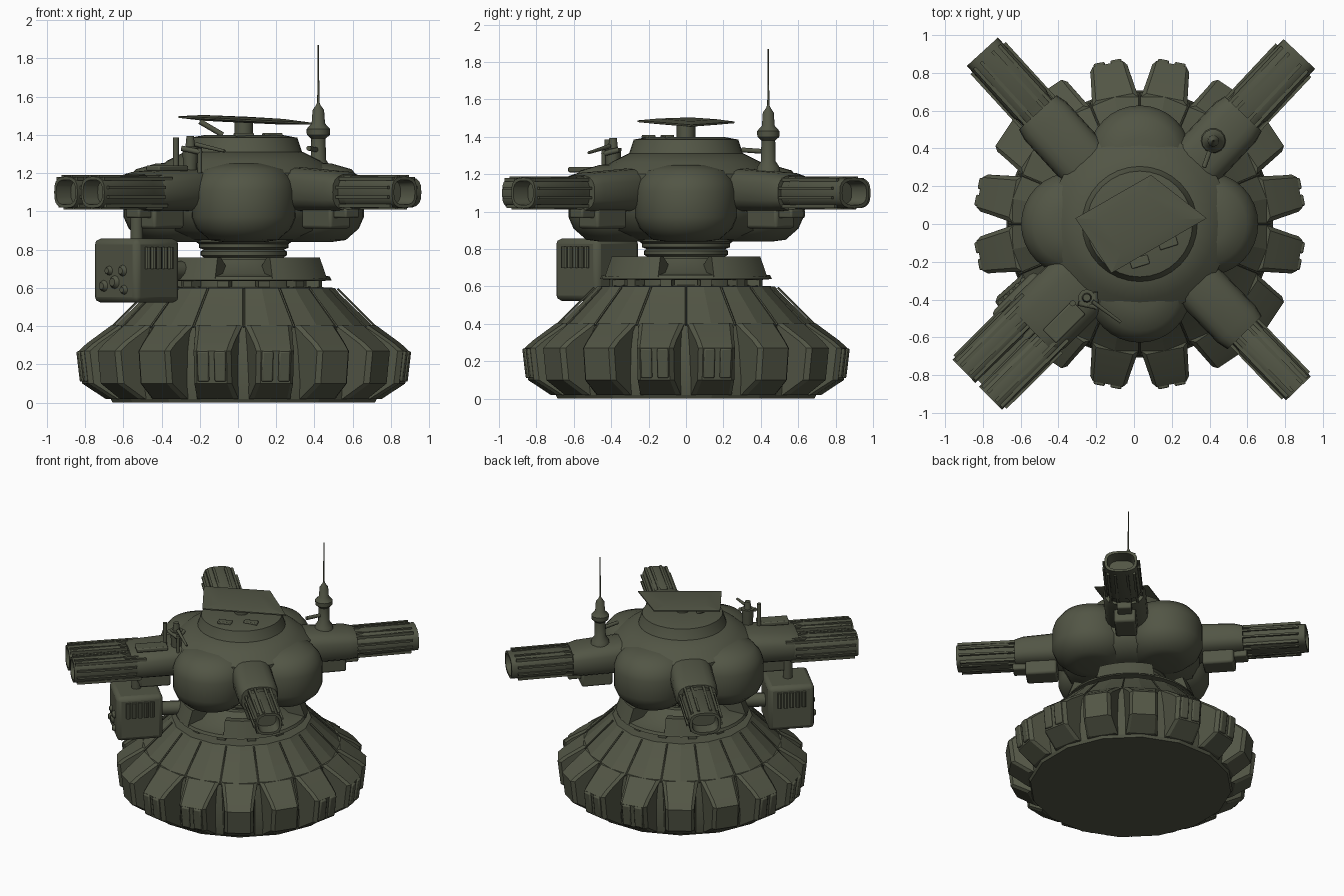
import bpy, bmesh, math
from math import sin, cos, pi, radians
from mathutils import Vector, Matrix

if "Cube" in bpy.data.objects:
    bpy.data.objects.remove(bpy.data.objects["Cube"], do_unlink=True)

CX = 0.03                      # axis of the tower
olive = bpy.data.materials.new("dark olive")
olive.use_nodes = True
olive.diffuse_color = (0.085, 0.092, 0.06, 1)
olive.node_tree.nodes["Principled BSDF"].inputs["Base Color"].default_value = olive.diffuse_color


def finish(name, bm, loc=(CX, 0, 0), rot=0.0, bevel=0.0, angle=38):
    bmesh.ops.recalc_face_normals(bm, faces=bm.faces)
    me = bpy.data.meshes.new(name)
    bm.to_mesh(me)
    bm.free()
    me.materials.append(olive)
    me.shade_smooth()
    me.set_sharp_from_angle(angle=radians(angle))
    ob = bpy.data.objects.new(name, me)
    bpy.context.collection.objects.link(ob)
    ob.location = loc
    ob.rotation_euler = (0, 0, rot)
    if bevel:
        mod = ob.modifiers.new("bevel", 'BEVEL')
        mod.width = bevel
        mod.segments = 2
    return ob


def loft(name, rings, **kw):
    """Skin closed rings of points and cap both ends."""
    bm = bmesh.new()
    loops = [[bm.verts.new(p) for p in ring] for ring in rings]
    for a, b in zip(loops, loops[1:]):
        for i in range(len(a)):
            j = (i + 1) % len(a)
            bm.faces.new((a[i], a[j], b[j], b[i]))
    bm.faces.new(loops[0])
    bm.faces.new(loops[-1])
    return finish(name, bm, **kw)


def lathe(name, profile, n=32, **kw):
    rings = [[(r * cos(2 * pi * i / n), r * sin(2 * pi * i / n), z) for i in range(n)]
             for r, z in profile]
    return loft(name, rings, **kw)


def box(name, size, loc, rot=0.0, bevel=0.0):
    bm = bmesh.new()
    bmesh.ops.create_cube(bm, size=1)
    bmesh.ops.scale(bm, vec=size, verts=bm.verts)
    return finish(name, bm, loc=loc, rot=rot, bevel=bevel)


def rod(name, a, b, r1, r2=None, n=10):
    a, b = Vector(a), Vector(b)
    bm = bmesh.new()
    bmesh.ops.create_cone(bm, cap_ends=True, segments=n, radius1=r1,
                          radius2=r1 if r2 is None else r2, depth=(b - a).length)
    m = Matrix.Translation((a + b) / 2) @ (b - a).to_track_quat('Z', 'Y').to_matrix().to_4x4()
    bmesh.ops.transform(bm, matrix=m, verts=bm.verts)
    return finish(name, bm, loc=(0, 0, 0))


def polar(r, ang, z, side=0.0):
    return (CX + r * cos(ang) - side * sin(ang), r * sin(ang) + side * cos(ang), z)


def oval(x, y, hw, hh, z, n=20):
    """Rounded-rectangle cross-section facing along x."""
    pts = []
    for i in range(n):
        c, s = cos(2 * pi * i / n), sin(2 * pi * i / n)
        pts.append((x, y + hw * math.copysign(abs(c) ** 0.7, c),
                    z + hh * math.copysign(abs(s) ** 0.7, s)))
    return pts


# Foot: faceted skirt
lathe("base_shell", [(0.70, 0), (0.71, 0.02), (0.72, 0.1), (0.71, 0.28), (0.69, 0.4),
                     (0.51, 0.57), (0.485, 0.6), (0.3, 0.61)], n=16, rot=pi / 16, angle=15)
petal = [(0.60, 0.02, 0.11), (0.72, 0.02, 0.11), (0.845, 0.1, 0.10), (0.865, 0.27, 0.10),
         (0.82, 0.31, 0.105), (0.685, 0.405, 0.125), (0.60, 0.40, 0.115)]
slot_tilt = 0.12
for i in range(16):
    ang = 2 * pi * (i + 0.5) / 16
    rings = [[(r - drop, t * hw, z) for r, z, hw in petal]
             for t, drop in ((-1, 0.025), (-0.8, 0), (0.8, 0), (1, 0.025))]
    loft("base_petal", rings, rot=ang, angle=25)
    # seam rib on the upper slope
    rod("slope_seam", polar(0.69, ang + pi / 16, 0.395), polar(0.49, ang + pi / 16, 0.595), 0.006, n=5)
    if i % 4 in (0, 3):
        for s in (-0.045, 0.045):
            slot = box("base_slot", (0.03, 0.06, 0.16), polar(0.855, ang, 0.19, s), ang, 0.008)
            slot.rotation_euler = (0, slot_tilt, ang)

# Turning collar and neck
lathe("collar_disc", [(0.40, 0.635), (0.46, 0.64), (0.45, 0.66), (0.34, 0.675), (0.25, 0.75)])
for i in range(12):
    a = pi * (i + 0.5) / 6
    box("collar_block", (0.07, 0.06, 0.05), polar(0.38, a, 0.62), a)
lathe("collar_core", [(0.33, 0.59), (0.33, 0.66)])
for k in range(4):
    rings = []
    for j in range(7):
        a = pi / 4 + k * pi / 2 + radians(-26 + 52 * j / 6)
        rings.append([(r * cos(a), r * sin(a), z) for r, z in
                      ((0.26, 0.64), (0.46, 0.65), (0.42, 0.76), (0.37, 0.76), (0.26, 0.70))])
    loft("collar_plate", rings)
lathe("neck", [(0.22, 0.65), (0.21, 0.76), (0.225, 0.77), (0.225, 0.79), (0.21, 0.80), (0.235, 0.81),
               (0.235, 0.83), (0.25, 0.84), (0.25, 0.88)])

# Turret body: core, four lobes and crown
lathe("turret_core", [(0.30, 0.85), (0.43, 0.90), (0.48, 1.0), (0.48, 1.2), (0.40, 1.265),
                      (0.31, 1.31)], angle=50)
lathe("crown", [(0.33, 1.27), (0.305, 1.31), (0.28, 1.385), (0.20, 1.40), (0.05, 1.40)])
for k in range(4):
    a = k * pi / 2
    lobe = lathe("turret_lobe", [(0.10, 0.84), (0.17, 0.85), (0.235, 0.91), (0.26, 0.97), (0.26, 1.11),
                                 (0.245, 1.16), (0.20, 1.22), (0.10, 1.25), (0.02, 1.255)],
                 loc=polar(0.355, a, 0), rot=a, angle=50)
    lobe.scale = (1.05, 1.05, 1)

# Guns on the diagonals: direction, barrel offsets, barrel half width, sleeve half width
guns = [("back_left_gun", 46.8, (0,), 0.122, 0.15),
        ("back_right_gun", 132.4, (0,), 0.118, 0.15),
        ("front_left_gun", -46, (0,), 0.097, 0.14),
        ("twin_gun", 224.7, (-0.1, 0.1), 0.092, 0.19)]
for name, deg, offsets, hw, sleeve in guns:
    a = radians(deg)
    z = 1.10
    loft(name + "_sleeve", [oval(0.22, 0, sleeve * 0.75, 0.10, z + 0.02),
                            oval(0.45, 0, sleeve, 0.115, z + 0.015),
                            oval(0.74, 0, sleeve, 0.105, z + 0.005),
                            oval(0.80, 0, sleeve * 0.9, 0.095, z)], rot=a)
    for y in offsets:
        length = 1.235 if hw > 0.1 else 1.21
        loft(name + "_barrel", [oval(0.6, y, hw * 0.9, 0.08, z), oval(0.84, y, hw * 0.9, 0.08, z),
                                oval(0.86, y, hw, 0.088, z), oval(length, y, hw * 0.94, 0.082, z),
                                oval(length, y, hw * 0.78, 0.065, z),
                                oval(length - 0.1, y, hw * 0.7, 0.06, z)], rot=a)
        # long ribs around each barrel
        for s in (-1, 1):
            for f in (0.35, 0.75):
                box(name + "_rib", (0.50, 0.018, 0.02), polar(0.95, a, z + 0.086 - 0.02 * f, y + s * f * hw), a)
                box(name + "_rib", (0.45, 0.018, 0.02), polar(0.96, a, z - 0.086 + 0.02 * f, y + s * f * hw), a)
            for dz in (-0.025, 0.025):
                box(name + "_side_rib", (0.42, 0.016, 0.014), polar(0.98, a, z + dz, y + s * hw), a)
    # bracket underneath
    box(name + "_bracket", (0.22, 0.15, 0.12), polar(0.62, a, 0.97), a, 0.015)
    box(name + "_foot", (0.12, 0.10, 0.05), polar(0.76, a, 0.99), a, 0.01)

# Tilted square panel on the crown
corners = [(-0.31, 0.03, 1.492), (-0.12, -0.26, 1.482), (0.385, 0.03, 1.458), (0.09, 0.26, 1.476)]
mid = sum((Vector(c) for c in corners), Vector()) / 4


def panel_ring(scale, dz):
    return [tuple(mid + (Vector(c) - mid) * scale + Vector((0, 0, dz))) for c in corners]


loft("top_panel", [panel_ring(0.6, -0.012), panel_ring(1, -0.003), panel_ring(1, 0.006),
                   panel_ring(0.6, 0.018)], loc=(0, 0, 0), angle=10)
rod("panel_mount", (0.03, 0, 1.39), (0.03, 0, 1.47), 0.05)
rod("panel_strut", (-0.08, -0.03, 1.40), (-0.20, -0.03, 1.47), 0.014)
for x, y in ((0.03, -0.2), (0.18, -0.1)):
    box("crown_hatch", (0.10, 0.05, 0.02), (x, y, 1.40), 0.3, 0.006)

# Antenna
lathe("antenna", [(0.075, 1.18), (0.06, 1.24), (0.04, 1.27), (0.038, 1.38), (0.06, 1.40), (0.062, 1.43),
                  (0.035, 1.46), (0.03, 1.53), (0.012, 1.555), (0.006, 1.57), (0.003, 1.87)],
      n=14, loc=(0.42, 0.44, 0))
rod("antenna_arm", (0.42, 0.44, 1.32), (0.37, 0.30, 1.33), 0.013)

# Hanging ammunition pod with grilles
pod = Vector((-0.53, -0.475, 0.69))
box("pod", (0.325, 0.325, 0.335), pod, pi / 4, 0.03)
rod("pod_arm", pod, (-0.2, -0.2, 0.69), 0.05)
rod("pod_hanger", pod, (pod.x, pod.y, 1.03), 0.035)
for s in (-1, 1):
    out = Vector((s, -s, 0)).normalized()
    for i in range(5):
        side = Vector((1, 1, 0)).normalized() * (i - 2) * 0.042
        rib = rod("pod_grille", pod + out * 0.165 + side + Vector((0, 0, 0.01)),
                  pod + out * 0.165 + side + Vector((0, 0, 0.125)), 0.016, n=8)
face = Vector((-1, -1, 0)).normalized() * 0.163
across = Vector((1, -1, 0)).normalized()
for u, h, r in ((-0.08, -0.08, 0.03), (0.0, -0.06, 0.035), (0.07, -0.1, 0.025), (-0.04, 0.0, 0.025), (0.06, 0.0, 0.03)):
    p = pod + face + across * u + Vector((0, 0, h))
    rod("pod_stud", p, p + face * 0.12, r, r * 0.6)

# Gunner in a hatch on the twin gun
box("gunner_hatch", (0.22, 0.10, 0.03), (-0.37, -0.52, 1.225), pi / 4, 0.008)
rod("gunner_torso", (-0.25, -0.39, 1.20), (-0.25, -0.39, 1.34), 0.035, 0.045)
rod("gunner_head", (-0.25, -0.39, 1.34), (-0.25, -0.39, 1.395), 0.026, 0.02)
for dx, dy in ((-0.045, -0.03), (0.045, 0.03)):
    rod("gunner_arm", (-0.25 + dx, -0.39 + dy, 1.33), (-0.20, -0.44, 1.31), 0.014)
rod("gunner_gun", (-0.22, -0.41, 1.35), (-0.07, -0.52, 1.315), 0.012, 0.008)
rod("gunner_mount", (-0.20, -0.44, 1.2), (-0.20, -0.44, 1.33), 0.012)
rod("hatch_post", (-0.325, -0.42, 1.2), (-0.325, -0.42, 1.385), 0.016)
